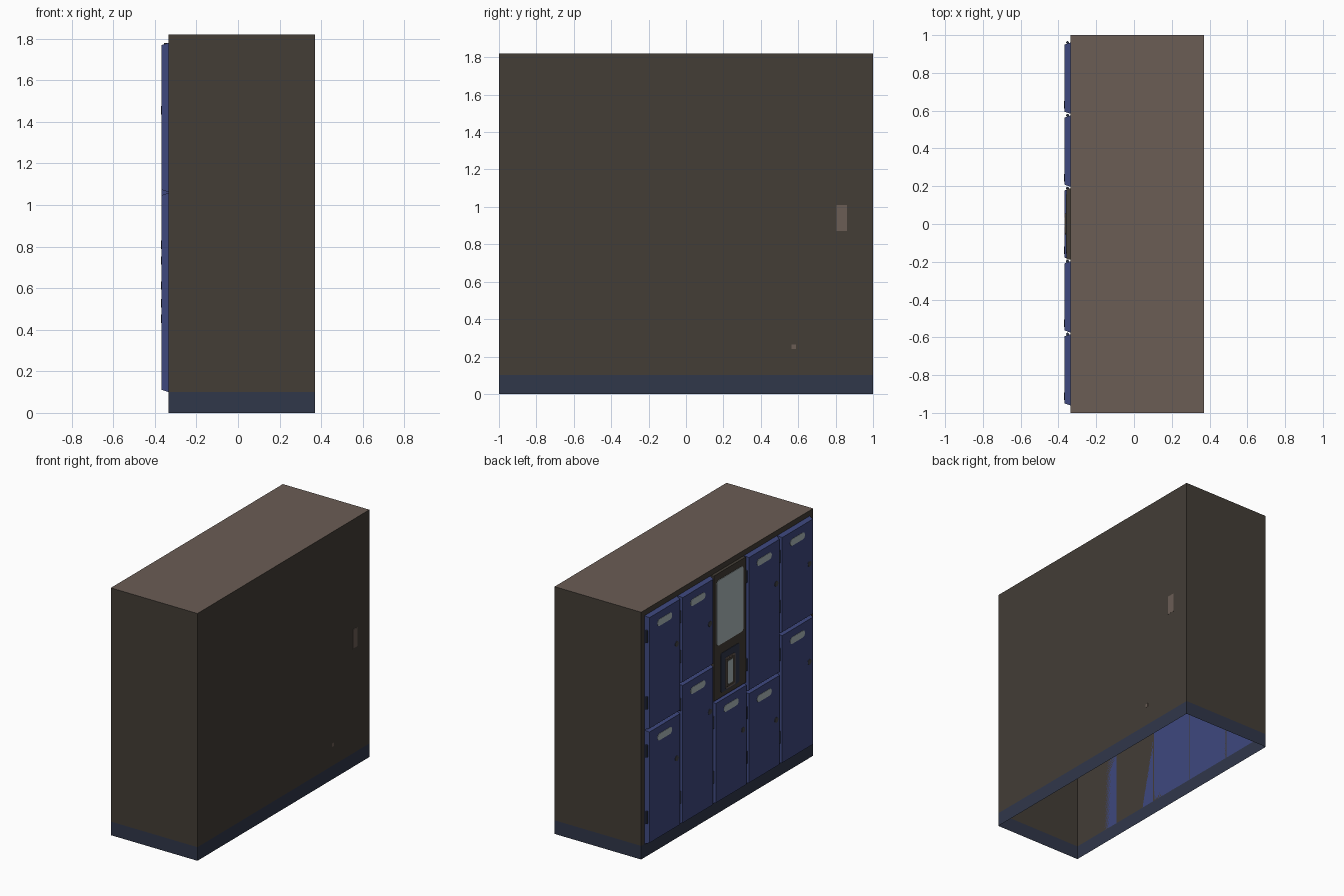
import bpy, bmesh, math
from mathutils import Matrix

if "Cube" in bpy.data.objects:
    bpy.data.objects.remove(bpy.data.objects["Cube"])


def mat(name, hexcol):
    lin = []
    for i in (0, 2, 4):
        c = int(hexcol[i:i + 2], 16) / 255
        lin.append(c / 12.92 if c <= 0.04045 else ((c + 0.055) / 1.055) ** 2.4)
    m = bpy.data.materials.new(name)
    m.diffuse_color = (*lin, 1)
    m.use_nodes = True
    m.node_tree.nodes["Principled BSDF"].inputs["Base Color"].default_value = m.diffuse_color
    return m


DARK = mat("dark_brown", "433d36")
BROWN = mat("warm_brown", "6b5d55")
BASE = mat("slate_navy", "30374a")
BLUE = mat("door_blue", "3e487e")
PALE = mat("pale_grey", "aebabc")
METAL = mat("lock_grey", "45454a")


def finish(name, bm, mats):
    bmesh.ops.recalc_face_normals(bm, faces=bm.faces)
    me = bpy.data.meshes.new(name)
    bm.to_mesh(me)
    bm.free()
    ob = bpy.data.objects.new(name, me)
    bpy.context.collection.objects.link(ob)
    for m in mats:
        me.materials.append(m)
    return ob


def rect(y0, y1, z0, z1, r=0.0, n=4):
    """Rectangle in the y-z plane, with optional round corners."""
    if r == 0:
        return [(y0, z0), (y1, z0), (y1, z1), (y0, z1)]
    pts = []
    for k, (cy, cz) in enumerate([(y1 - r, z1 - r), (y0 + r, z1 - r),
                                  (y0 + r, z0 + r), (y1 - r, z0 + r)]):
        for i in range(n + 1):
            a = math.pi / 2 * (k + i / n)
            pts.append((cy + r * math.cos(a), cz + r * math.sin(a)))
    return pts


def loft(name, back, front, x_back, x_front, m):
    """Solid between two matching y-z outlines."""
    bm = bmesh.new()
    a = [bm.verts.new((x_back, y, z)) for y, z in back]
    b = [bm.verts.new((x_front, y, z)) for y, z in front]
    bm.faces.new(a)
    bm.faces.new(b)
    for i in range(len(a)):
        j = (i + 1) % len(a)
        bm.faces.new((a[i], a[j], b[j], b[i]))
    return finish(name, bm, [m])


def plate(name, outline, x_back, x_front, m):
    return loft(name, outline, outline, x_back, x_front, m)


def cylinder(name, loc, r, h, axis, m, seg=16):
    bm = bmesh.new()
    mx = Matrix.Translation(loc)
    if axis == 'x':
        mx = mx @ Matrix.Rotation(math.pi / 2, 4, 'Y')
    bmesh.ops.create_cone(bm, cap_ends=True, segments=seg, radius1=r,
                          radius2=r, depth=h, matrix=mx)
    return finish(name, bm, [m])


# cabinet shell: open underneath, plinth band below z = 0.1, lighter top
X0, X1, TOP, FLOOR = -0.335, 0.37, 1.82, 0.10
bm = bmesh.new()
rings = [[bm.verts.new((x, y, z)) for x, y in
          ((X0, -1), (X1, -1), (X1, 1), (X0, 1))] for z in (0, FLOOR, TOP)]
for k in range(2):
    for i in range(4):
        j = (i + 1) % 4
        f = bm.faces.new((rings[k][i], rings[k][j], rings[k + 1][j], rings[k + 1][i]))
        f.material_index = 1 - k
bm.faces.new(rings[2]).material_index = 2
finish("cabinet_shell", bm, [DARK, BASE, BROWN])

# plates on the rear wall
plate("rear_socket_plate", rect(0.805, 0.86, 0.87, 1.01), X1 - 0.003, X1 + 0.001, BROWN)
plate("rear_cable_plate", rect(0.563, 0.588, 0.24, 0.265), X1 - 0.003, X1 + 0.001, BROWN)

XF = -0.367  # door front plane


def door(name, yc, z0, z1):
    # tapered door leaf
    w, t = 0.189, 0.011
    loft(name, rect(yc - w, yc + w, z0, z1),
         rect(yc - w + t, yc + w - t, z0 + t, z1 - t), X0, XF, BLUE)
    # label plate, lock and hinges
    zh = z1 - 0.09
    plate(name + "_label", rect(yc - 0.085, yc + 0.085, zh - 0.025, zh + 0.025, 0.0245),
          XF + 0.002, XF - 0.002, PALE)
    cylinder(name + "_lock", (XF, yc - 0.14, z1 - 0.325), 0.02, 0.006, 'x', METAL)
    for z in (z1 - 0.15, z0 + 0.2):
        cylinder(name + "_hinge", (-0.352, yc + 0.189, z), 0.008, 0.09, 'z', BASE, 8)


# five columns, each with its own split height
PITCH, Z_TOP = 0.386, 1.78
for i, split in enumerate((0.94, 1.135, 0.855, 0.78, 1.06)):
    yc = (2 - i) * PITCH
    door(f"lower_door_{i + 1}", yc, FLOOR, split - 0.002)
    if i != 2:
        door(f"upper_door_{i + 1}", yc, split + 0.002, Z_TOP)

# control panel in the middle column
XK = -0.357
plate("control_panel", rect(-0.187, 0.187, 0.857, Z_TOP), X0, XK, DARK)
plate("screen", rect(-0.155, 0.155, 1.25, 1.73, 0.025), XK + 0.002, XK - 0.003, PALE)
plate("reader_recess", rect(-0.11, 0.11, 0.89, 1.18, 0.02), XK + 0.002, XK - 0.003, BASE)
plate("reader_frame", rect(-0.055, 0.055, 0.90, 1.13, 0.012), XK, XK - 0.008, BROWN)
plate("reader_bezel", rect(-0.045, 0.045, 0.91, 1.12, 0.01), XK, XK - 0.009, DARK)
plate("reader_display", rect(-0.022, 0.035, 0.93, 1.10, 0.008), XK, XK - 0.0105, PALE)
